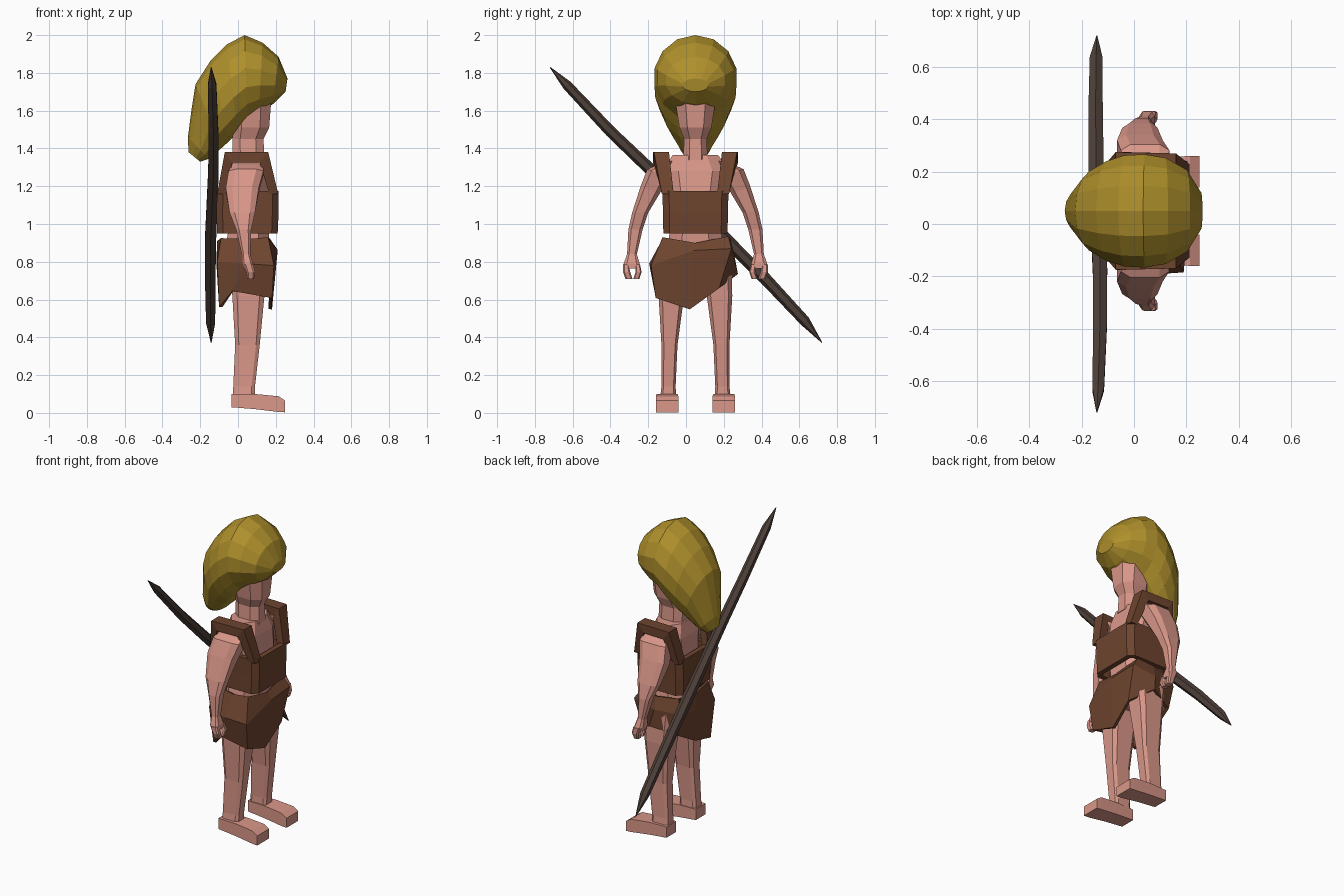
import bpy, bmesh, math
from mathutils import Vector

CY = 0.05  # body mirror plane sits slightly off the origin


def material(name, rgb):
    m = bpy.data.materials.new(name)
    m.diffuse_color = (*rgb, 1)
    return m


SKIN = material("skin", (0.70, 0.31, 0.25))
HAIR = material("golden_hair", (0.43, 0.28, 0.025))
HIDE = material("brown_hide", (0.155, 0.058, 0.028))
WOOD = material("dark_wood", (0.075, 0.05, 0.04))


def loft(name, rings, mat, caps=True, dy=CY, thick=0):
    """Skin a run of equal-length point rings into one flat-shaded object."""
    bm = bmesh.new()
    vs = [[bm.verts.new((p[0], p[1] + dy, p[2])) for p in r] for r in rings]
    n = len(rings[0])
    for a, b in zip(vs, vs[1:]):
        for i in range(n):
            j = (i + 1) % n
            bm.faces.new((a[i], a[j], b[j], b[i]))
    if caps:
        bm.faces.new(vs[0])
        bm.faces.new(vs[-1])
    bmesh.ops.recalc_face_normals(bm, faces=bm.faces)
    me = bpy.data.meshes.new(name)
    bm.to_mesh(me)
    bm.free()
    ob = bpy.data.objects.new(name, me)
    bpy.context.collection.objects.link(ob)
    me.materials.append(mat)
    if thick:
        mod = ob.modifiers.new("thickness", "SOLIDIFY")
        mod.thickness = thick
        mod.offset = -1
    return ob


def level(x0, x1, y0, y1, z, c=0.25, tilt=0):
    """Chamfered rectangle at height z; tilt raises the y1 side."""
    cx, cy = (x1 - x0) * c, (y1 - y0) * c
    pts = [(x0 + cx, y0), (x1 - cx, y0), (x1, y0 + cy), (x1, y1 - cy),
           (x1 - cx, y1), (x0 + cx, y1), (x0, y1 - cy), (x0, y0 + cy)]
    return [(x, y, z + tilt * (y - y0) / (y1 - y0)) for x, y in pts]


def flip(rings, s):
    return [[(x, y * s, z) for x, y, z in r] for r in rings]


# Torso, neck and face
loft("torso", [level(-.06, .15, -.14, .14, .72), level(-.07, .16, -.15, .15, .86),
               level(-.05, .165, -.135, .135, .97), level(-.07, .17, -.15, .15, 1.15),
               level(-.06, .15, -.18, .18, 1.28), level(-.04, .13, -.12, .12, 1.365)], SKIN)
loft("head", [level(-.03, .14, -.065, .065, 1.34), level(-.03, .135, -.06, .06, 1.45),
              level(-.03, .165, -.085, .085, 1.51), level(-.04, .175, -.105, .105, 1.64),
              level(-.02, .15, -.08, .08, 1.72)], SKIN)

for s, side in ((1, "left"), (-1, "right")):
    # Leg and foot
    legs = [level(-.03, .09, .10, .19, .05, .15), level(-.025, .09, .105, .18, .14, .15),
            level(-.015, .115, .095, .18, .36, .15), level(-.03, .14, .06, .195, .62, .15),
            level(-.06, .16, .03, .19, .85, .15)]
    loft(side + "_leg", flip(legs, s), SKIN)
    foot = [(-.035, .10, .20, .03, .10), (.09, .095, .205, .02, .10),
            (.215, .09, .21, .005, .088), (.25, .09, .21, .003, .065)]
    loft(side + "_foot", flip([[(x, a, lo), (x, b, lo), (x, b, hi), (x, a, hi)]
                               for x, a, b, lo, hi in foot], s), SKIN)

    # Arm, with two curled finger prongs
    arm = [level(-.03, .13, .12, .20, 1.335, .2, -.02), level(-.05, .135, .14, .255, 1.25, .2, .04),
           level(-.065, .11, .19, .29, 1.16, .2, .04), level(-.045, .09, .25, .335, 1.06, .2),
           level(-.01, .07, .28, .355, .97, .2), level(.02, .065, .31, .362, .84, .2),
           level(.02, .08, .295, .38, .79, .2), level(.03, .08, .30, .378, .765, .2)]
    loft(side + "_arm", flip(arm, s), SKIN)
    for part, a, b, shift in (("thumb", .285, .317, .012), ("fingers", .345, .383, -.012)):
        prong = [level(.03, .08, a + .008, b, .785, .2), level(.045, .09, a, b, .745, .2),
                 level(.05, .085, a + shift, b + shift, .71, .2)]
        loft(side + "_" + part, flip(prong, s), SKIN)

    # Shoulder strap running over from the front panel to the back panel
    strap = [(.213, .165, 1.16, 1.16, .115, .178), (.16, .115, 1.38, 1.325, .14, .22),
             (-.07, -.03, 1.38, 1.325, .145, .225), (-.11, -.065, 1.16, 1.16, .115, .178)]
    loft(side + "_strap", flip([[(xo, a, zo), (xo, b, zo), (xi, b, zi), (xi, a, zi)]
                                for xo, xi, zo, zi, a, b in strap], s), HIDE)

# Vest body: an open band around the chest
loft("vest", [level(-.11, .21, -.17, .17, .95, .1), level(-.115, .215, -.172, .172, 1.06, .1),
              level(-.11, .215, -.175, .175, 1.175, .1)], HIDE, caps=False, thick=.035)

# Ragged skirt: open tube with an uneven hem
waist = [(.18, 0, .90), (.16, .175, .935), (.05, .185, .92), (-.09, .15, .925),
         (-.11, 0, .91), (-.09, -.15, .925), (.05, -.175, .92), (.16, -.175, .93)]
hips = [(.21, -.01, .86), (.205, .19, .87), (.05, .205, .84), (-.11, .18, .84),
        (-.115, 0, .80), (-.11, -.19, .80), (.04, -.245, .79), (.19, -.235, .78)]
hem = [(.18, -.03, .548), (.19, .125, .66), (.07, .225, .735), (-.09, .16, .69),
       (-.10, 0, .60), (-.10, -.16, .56), (-.03, -.21, .645), (.18, -.21, .608)]
loft("skirt", [waist, hips, hem], HIDE, caps=False, thick=.02)

# Swept-back hair: each section is top (x, z), bottom (x, z), half width
sections = [(.262, 1.77, .252, 1.70, .07), (.215, 1.885, .185, 1.635, .16),
            (.13, 1.96, .11, 1.59, .208), (.035, 2.0, .05, 1.55, .222),
            (-.06, 1.95, .0, 1.49, .218), (-.145, 1.865, -.045, 1.44, .195),
            (-.225, 1.74, -.09, 1.40, .155), (-.247, 1.60, -.12, 1.37, .115),
            (-.265, 1.46, -.155, 1.345, .08), (-.262, 1.38, -.20, 1.33, .04)]
rings = []
for tx, tz, bx, bz, w in sections:
    ring = []
    for i in range(14):
        a = 2 * math.pi * i / 14
        t = (1 + math.cos(a)) / 2
        ring.append((bx + (tx - bx) * t, w * math.sin(a), bz + (tz - bz) * t))
    rings.append(ring)
loft("hair", rings, HAIR)

# Long pointed stick slung behind the back: centre (x, y, z) and radius
path = [(-.142, -.72, 1.83, .002), (-.137, -.63, 1.735, .026), (-.13, -.40, 1.49, .030),
        (-.13, -.18, 1.28, .032), (-.145, .20, .93, .034), (-.147, .42, .71, .032),
        (-.145, .63, .485, .028), (-.142, .72, .372, .002)]
across = Vector((0, 1.46, 1.44)).normalized()
stick = []
for x, y, z, r in path:
    angles = [2 * math.pi * (i + .5) / 6 for i in range(6)]
    stick.append([Vector((x, y, z)) + r * (math.cos(a) * Vector((1, 0, 0)) + math.sin(a) * across)
                  for a in angles])
loft("stick", stick, WOOD, dy=0)
